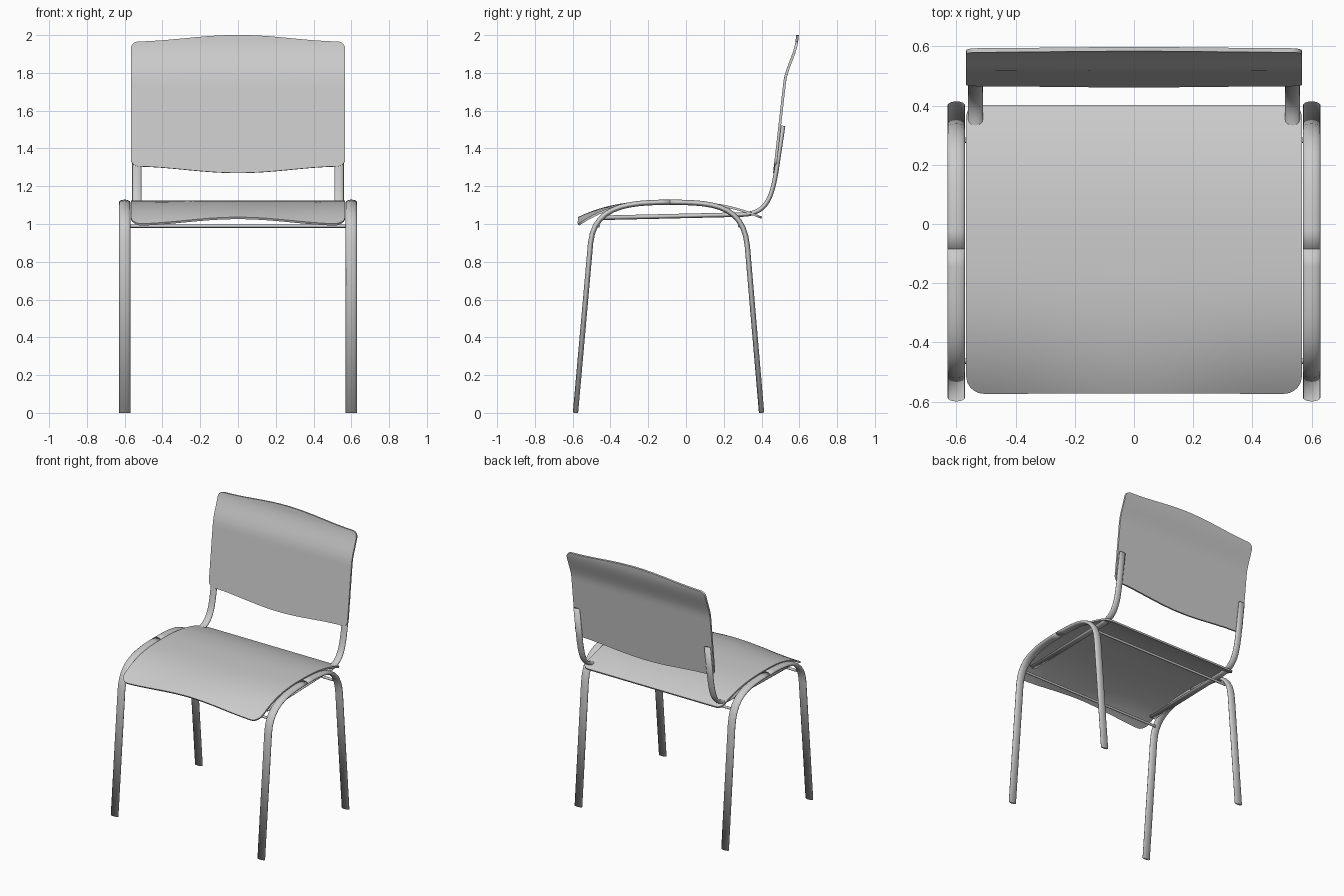
import bpy, bmesh, math
from mathutils import Vector
from mathutils.geometry import interpolate_bezier

cube = bpy.data.objects.get("Cube")
if cube:
    bpy.data.objects.remove(cube, do_unlink=True)

# One plain grey for everything
grey = bpy.data.materials.new("light_grey")
grey.use_nodes = True
grey.diffuse_color = (0.6, 0.6, 0.6, 1)
grey.node_tree.nodes["Principled BSDF"].inputs["Base Color"].default_value = (0.6, 0.6, 0.6, 1)


def add_object(name, bm):
    mesh = bpy.data.meshes.new(name)
    bm.to_mesh(mesh)
    bm.free()
    obj = bpy.data.objects.new(name, mesh)
    bpy.context.collection.objects.link(obj)
    mesh.materials.append(grey)
    bpy.ops.object.select_all(action="DESELECT")
    obj.select_set(True)
    bpy.context.view_layer.objects.active = obj
    return obj


def bezier(*points, count=12):
    return interpolate_bezier(*[Vector((0, y, z)) for y, z in points], count)


def oval_tube(name, x, path, half_width, half_depth, sides=16):
    """Sweep an oval along a path lying in a side plane."""
    bm = bmesh.new()
    rings = []
    for i, p in enumerate(path):
        along = (path[min(i + 1, len(path) - 1)] - path[max(i - 1, 0)]).normalized()
        across = Vector((0, -along.z, along.y))
        ring = []
        for k in range(sides):
            a = math.tau * k / sides
            v = p + across * half_depth * math.sin(a)
            ring.append(bm.verts.new((x + half_width * math.cos(a), v.y, max(v.z, 0))))
        rings.append(ring)
    for r, s in zip(rings, rings[1:]):
        for k in range(sides):
            n = (k + 1) % sides
            bm.faces.new((r[k], r[n], s[n], s[k]))
    bm.faces.new(rings[0])
    bm.faces.new(rings[-1])
    bmesh.ops.recalc_face_normals(bm, faces=bm.faces)
    for f in bm.faces:
        f.smooth = True
    return add_object(name, bm)


def panel(name, surface, half_width, length, radii, thickness, rows=32, cols=28):
    """Thin curved sheet with rounded corners; surface(x, t) gives each point."""
    def corner_inset(d, r):
        return r - math.sqrt(r * r - (r - d) ** 2) if d < r else 0

    bm = bmesh.new()
    grid = []
    for i in range(rows + 1):
        t = (1 - math.cos(math.pi * i / rows)) / 2
        w = half_width - corner_inset(t * length, radii[0])
        w -= corner_inset((1 - t) * length, radii[1])
        grid.append([bm.verts.new(surface(w * (2 * j / cols - 1), t))
                     for j in range(cols + 1)])
    for r, s in zip(grid, grid[1:]):
        for j in range(cols):
            bm.faces.new((r[j], r[j + 1], s[j + 1], s[j]))
    obj = add_object(name, bm)
    mod = obj.modifiers.new("thickness", "SOLIDIFY")
    mod.thickness = thickness
    mod.offset = 0
    bpy.ops.object.modifier_apply(modifier=mod.name)
    bpy.ops.object.shade_smooth_by_angle(angle=math.radians(40))
    return obj


HALF = 0.567


def crown(x):
    return (1 + math.cos(math.pi * x / HALF)) / 2


# Seat: arched front to back, front lip raised in the middle
def seat_point(x, t):
    y = -0.57 + 0.97 * t
    d = y + 0.085
    if d < 0:
        z = 1.118 - (0.122 - 0.035 * crown(x)) * (-d / 0.485) ** 2.7
    else:
        z = 1.118 - 0.085 * (d / 0.485) ** 2.5
    return x, y, z


# Backrest: leaning back, kinked near the top, bowed top and bottom edges
def back_point(x, t):
    low = 1.305 - 0.035 * crown(x)
    high = 1.965 + 0.035 * crown(x)
    z = low + (high - low) * t
    s = min(max((z - 1.75) / 0.22, 0), 1)
    return x, 0.468 + 0.113 * (z - 1.27) + 0.04 * s * s * (3 - 2 * s), z


panel("seat", seat_point, HALF, 0.97, (0.06, 0.04), 0.012)
panel("backrest", back_point, HALF, 0.7, (0.04, 0.04), 0.014)

# Legs meeting over the seat side, and rails bending up into the backrest
front_path = [Vector((0, -0.585, 0))] + bezier(
    (-0.505, 0.9), (-0.485, 1.1), (-0.3, 1.115), (-0.085, 1.115))
rear_path = [Vector((0, 0.4, 0))] + bezier(
    (0.325, 0.88), (0.305, 1.1), (0.15, 1.115), (-0.085, 1.115))
rail_path = ([Vector((0, -0.44, 1.033))]
             + bezier((0.3, 1.05), (0.43, 1.055), (0.455, 1.14), (0.48, 1.29))
             + [Vector((0, 0.514, 1.52))])
for side, s in (("left", 1), ("right", -1)):
    oval_tube("front_leg_" + side, s * 0.6, front_path, 0.03, 0.014)
    oval_tube("rear_leg_" + side, s * 0.6, rear_path, 0.03, 0.014)
    oval_tube("back_support_" + side, s * 0.535, rail_path, 0.025, 0.012)

# Thin rods joining the two sides under the seat
for name, y in (("front_crossbar", -0.463), ("rear_crossbar", 0.283)):
    bpy.ops.mesh.primitive_cylinder_add(vertices=12, radius=0.009, depth=1.16,
                                        location=(0, y, 0.989),
                                        rotation=(0, math.pi / 2, 0))
    rod = bpy.context.object
    rod.name = name
    rod.data.materials.append(grey)
    bpy.ops.object.shade_smooth_by_angle(angle=math.radians(40))
